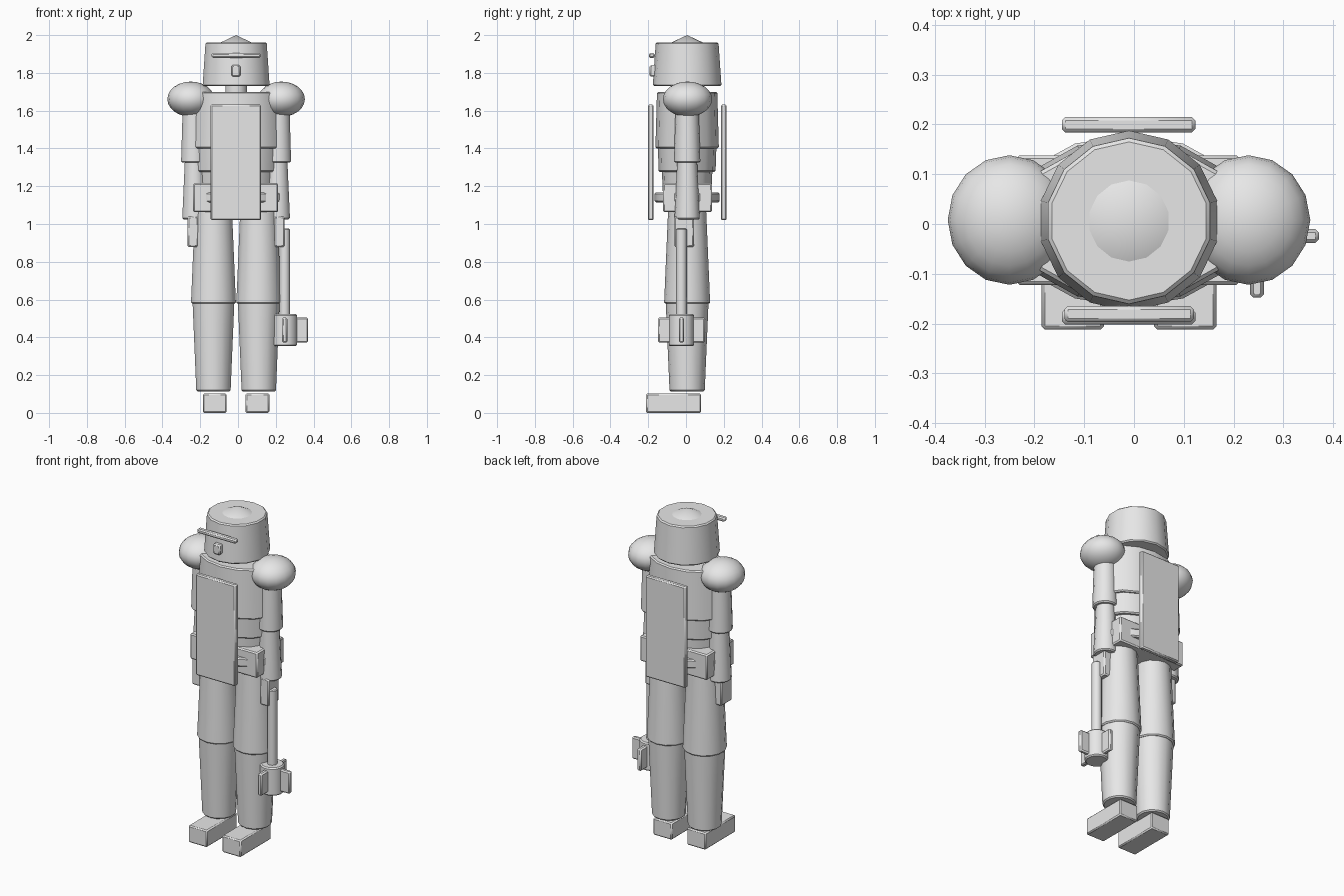
import bpy, bmesh, math
from mathutils import Matrix, Vector

if "Cube" in bpy.data.objects:
    bpy.data.objects.remove(bpy.data.objects["Cube"])

CX, CY = -0.01, 0.006      # body axis
SIDES = 14

grey = bpy.data.materials.new("plain_grey")
grey.diffuse_color = (0.8, 0.8, 0.8, 1)
grey.use_nodes = True
grey.node_tree.nodes["Principled BSDF"].inputs["Base Color"].default_value = grey.diffuse_color


def finish(name, bm, bevel):
    """Turn a bmesh into a softly chamfered, smooth-by-angle object."""
    mesh = bpy.data.meshes.new(name)
    bm.to_mesh(mesh)
    bm.free()
    mesh.materials.append(grey)
    ob = bpy.data.objects.new(name, mesh)
    bpy.context.collection.objects.link(ob)
    if bevel:
        mod = ob.modifiers.new("edge_chamfer", 'BEVEL')
        mod.width = bevel
        mod.segments = 1
        mod.limit_method = 'ANGLE'
        mod.angle_limit = math.radians(35)
    bpy.ops.object.select_all(action='DESELECT')
    ob.select_set(True)
    bpy.context.view_layer.objects.active = ob
    bpy.ops.object.shade_smooth_by_angle(angle=math.radians(30))
    return ob


def box(name, x, y, z, bevel=0.007):
    """Box from (min, max) ranges."""
    bm = bmesh.new()
    bmesh.ops.create_cube(bm, size=1)
    lo, hi = Vector((x[0], y[0], z[0])), Vector((x[1], y[1], z[1]))
    bmesh.ops.scale(bm, vec=hi - lo, verts=bm.verts)
    bmesh.ops.translate(bm, vec=(lo + hi) / 2, verts=bm.verts)
    return finish(name, bm, bevel)


def tube(name, x, y, z0, z1, r0, r1, flat=1.0, bevel=0.007, sides=SIDES):
    """Tapered upright cylinder; flat scales its depth."""
    bm = bmesh.new()
    bmesh.ops.create_cone(bm, cap_ends=True, segments=sides, radius1=r0, radius2=r1, depth=z1 - z0)
    bmesh.ops.scale(bm, vec=(1, flat, 1), verts=bm.verts)
    bmesh.ops.translate(bm, vec=(x, y, (z0 + z1) / 2), verts=bm.verts)
    return finish(name, bm, bevel)


def ball(name, centre, radii):
    bm = bmesh.new()
    bmesh.ops.create_uvsphere(bm, u_segments=16, v_segments=12, radius=1)
    bmesh.ops.transform(bm, matrix=Matrix.Translation(centre) @ Matrix.Diagonal((*radii, 1)), verts=bm.verts)
    ob = finish(name, bm, 0)
    ob.data.polygons.foreach_set("use_smooth", [True] * len(ob.data.polygons))
    return ob


# Helmet with pointed crown, visor bar and breathing block
tube("helmet", CX, CY, 1.73, 1.962, 0.182, 0.166)
tube("helmet_crown", CX, CY, 1.958, 2.0, 0.09, 0.0, bevel=0)
box("visor_bar", (-0.14, 0.12), (-0.197, -0.165), (1.88, 1.905))
box("breath_block", (-0.035, 0.012), (-0.192, -0.155), (1.78, 1.842))
tube("neck", CX, CY, 1.66, 1.76, 0.058, 0.058, bevel=0)

# Torso
tube("chest", CX, CY, 1.40, 1.70, 0.24, 0.228, 0.7)
tube("belly", CX, CY, 1.275, 1.42, 0.215, 0.222, 0.7)
tube("waist", CX, CY, 1.10, 1.30, 0.18, 0.192, 0.7)
box("hip_block", (-0.237, 0.213), (-0.122, 0.138), (1.063, 1.217))
tube("belt", CX, CY, 1.115, 1.167, 0.25, 0.25, 0.69)

# Front and back hanging plates
box("front_plate", (-0.145, 0.123), (-0.202, -0.171), (1.02, 1.633))
box("back_plate", (-0.145, 0.123), (0.184, 0.215), (1.02, 1.633))

# Paired limbs
for side, s in (("left", -1), ("right", 1)):
    ax = CX + s * 0.223
    ball(side + "_shoulder", (CX + s * 0.24, CY + 0.002, 1.661), (0.124, 0.13, 0.093))
    tube(side + "_upper_arm", ax, CY, 1.325, 1.66, 0.07, 0.06)
    tube(side + "_forearm", ax - s * 0.003, CY, 1.025, 1.35, 0.067, 0.052)
    hx = CX + s * 0.228
    box(side + "_hand", (hx - 0.029, hx + 0.029), (-0.062, 0.042), (0.878, 1.04))
    lx = CX + s * 0.12
    tube(side + "_thigh", lx, CY, 0.578, 1.09, 0.122, 0.1)
    tube(side + "_shin", lx, CY, 0.113, 0.6, 0.093, 0.114)
    fx = CX + s * 0.113
    box(side + "_foot", (fx - 0.063, fx + 0.063), (-0.212, 0.08), (0.0, 0.103))

# Flanged mace hanging from one hand
MX, MY = 0.247, -0.024
tube("mace_shaft", MX, MY, 0.48, 0.975, 0.028, 0.028, bevel=0.005)
tube("mace_head", MX, MY, 0.353, 0.523, 0.067, 0.067)
box("mace_side_flanges", (MX - 0.124, MX + 0.124), (MY - 0.014, MY + 0.014), (0.372, 0.505))
box("mace_front_flanges", (MX - 0.014, MX + 0.014), (MY - 0.124, MY + 0.124), (0.372, 0.505))
